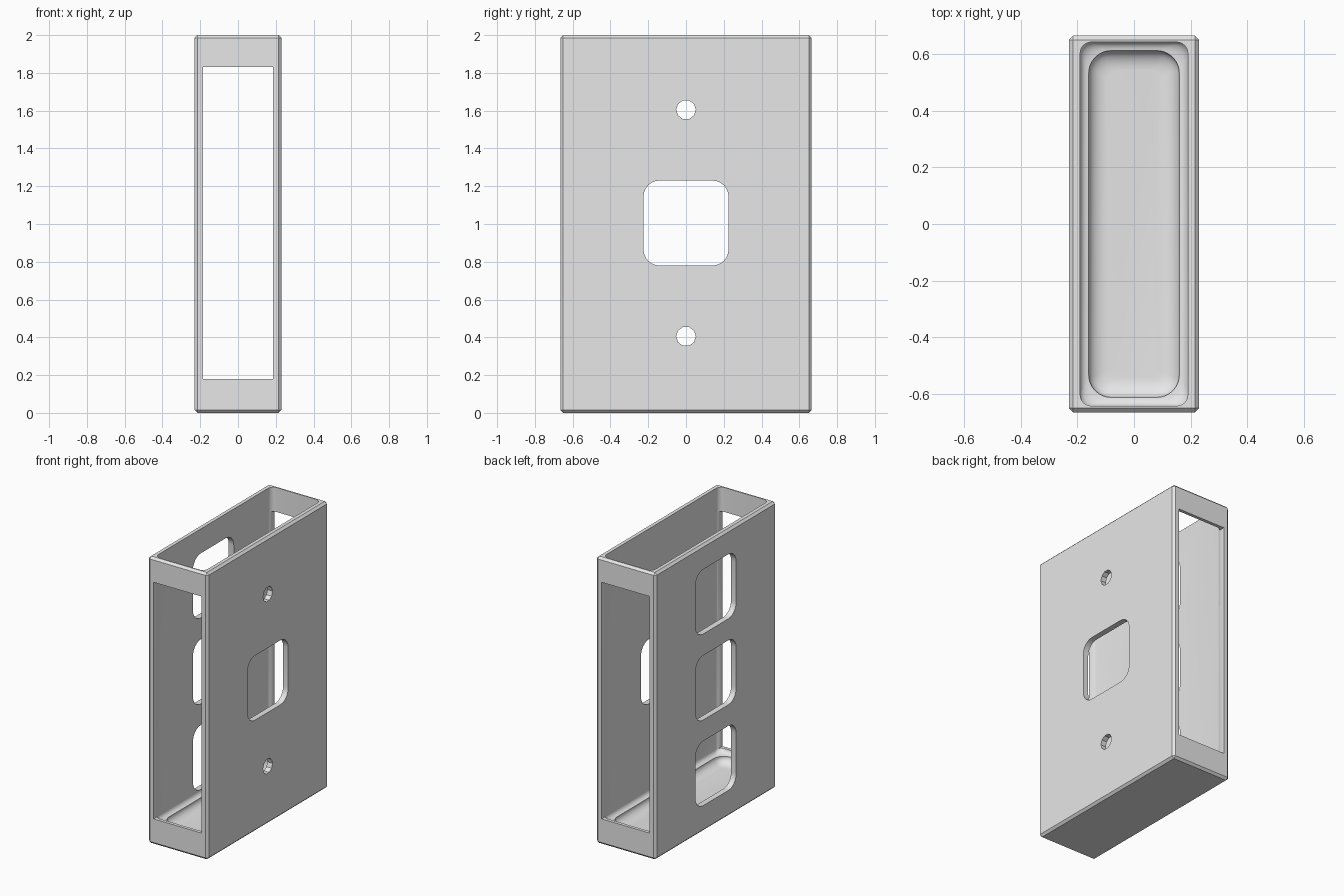
import bpy, bmesh, math

if "Cube" in bpy.data.objects:
    bpy.data.objects.remove(bpy.data.objects["Cube"])

grey = bpy.data.materials.new("plain grey")
grey.diffuse_color = (0.8, 0.8, 0.8, 1)
grey.use_nodes = True
grey.node_tree.nodes["Principled BSDF"].inputs["Base Color"].default_value = grey.diffuse_color


def rounded_rect(hx, hy, r, steps=6):
    """Outline of a rounded rectangle, counter-clockwise."""
    pts = []
    for i, (sx, sy) in enumerate(((1, 1), (-1, 1), (-1, -1), (1, -1))):
        for k in range(steps + 1):
            a = math.radians(90 * (i + k / steps))
            pts.append((sx * (hx - r) + r * math.cos(a), sy * (hy - r) + r * math.sin(a)))
    return pts


def loft(name, loops):
    """Solid through a stack of loops with equal point counts, closed at both ends."""
    bm = bmesh.new()
    rings = [[bm.verts.new(p) for p in loop] for loop in loops]
    n = len(rings[0])
    for a, b in zip(rings, rings[1:]):
        for i in range(n):
            j = (i + 1) % n
            bm.faces.new((a[i], a[j], b[j], b[i]))
    bm.faces.new(rings[0])
    bm.faces.new(rings[-1])
    bmesh.ops.recalc_face_normals(bm, faces=bm.faces)
    mesh = bpy.data.meshes.new(name)
    bm.to_mesh(mesh)
    bm.free()
    mesh.materials.append(grey)
    ob = bpy.data.objects.new(name, mesh)
    bpy.context.collection.objects.link(ob)
    return ob


def box(name, x0, x1, y0, y1, z0, z1):
    return loft(name, [[(x0, y0, z), (x1, y0, z), (x1, y1, z), (x0, y1, z)] for z in (z0, z1)])


def side_hole(name, outline, sign, z):
    """Cutter through one of the two broad walls."""
    return loft(name, [[(sign * x, u, z + v) for u, v in outline] for x in (0.14, 0.3)])


# Chamfered outer body
body = box("open_case", -0.23, 0.23, -0.665, 0.665, 0, 2)
bev = body.modifiers.new("chamfer", 'BEVEL')
bev.width, bev.segments = 0.015, 1

# Cavity profile: (inset, corner radius, height) from rim to floor, with a fillet and a sunken bowl
profile = [(0, 0.04, 2.1)]
for k in range(6):
    a = math.radians(90 * k / 5)
    profile.append((0.03 * (1 - math.cos(a)), 0.04 + 0.04 * k / 5, 0.18 - 0.03 * math.sin(a)))
for k in range(1, 9):
    a = math.radians(90 * k / 8)
    profile.append((0.03 + 0.07 * (1 - math.cos(a)), 0.08 - 0.05 * k / 8, 0.15 - 0.05 * math.sin(a)))
cutters = [loft("cavity_cutter", [
    [(x, y, z) for x, y in rounded_rect(0.19 - i, 0.642 - i, r)] for i, r, z in profile])]

# Tall windows in both narrow ends
for s, end in ((-1, "front"), (1, "back")):
    y0, y1 = sorted((s * 0.6, s * 0.75))
    cutters.append(box(end + "_window_cutter", -0.185, 0.185, y0, y1, 0.18, 1.83))

# One square opening and two screw holes on the right, three square openings on the left
square = rounded_rect(0.225, 0.225, 0.085)
screw = [(0.052 * math.cos(math.tau * i / 10), 0.052 * math.sin(math.tau * i / 10)) for i in range(10)]
cutters.append(side_hole("right_opening_cutter", square, 1, 1.005))
for z in (0.405, 1.605):
    cutters.append(side_hole("screw_hole_cutter", screw, 1, z))
for z in (0.408, 1.005, 1.605):
    cutters.append(side_hole("left_opening_cutter", square, -1, z))

for c in cutters:
    m = body.modifiers.new(c.name, 'BOOLEAN')
    m.object, m.operation, m.solver = c, 'DIFFERENCE', 'EXACT'

# Bake the cuts and drop the cutters
bpy.context.view_layer.objects.active = body
body.select_set(True)
for m in list(body.modifiers):
    bpy.ops.object.modifier_apply(modifier=m.name)
for c in cutters:
    bpy.data.objects.remove(c)
bpy.ops.object.select_all(action='DESELECT')
body.select_set(True)
bpy.ops.object.shade_smooth_by_angle(angle=math.radians(30))
